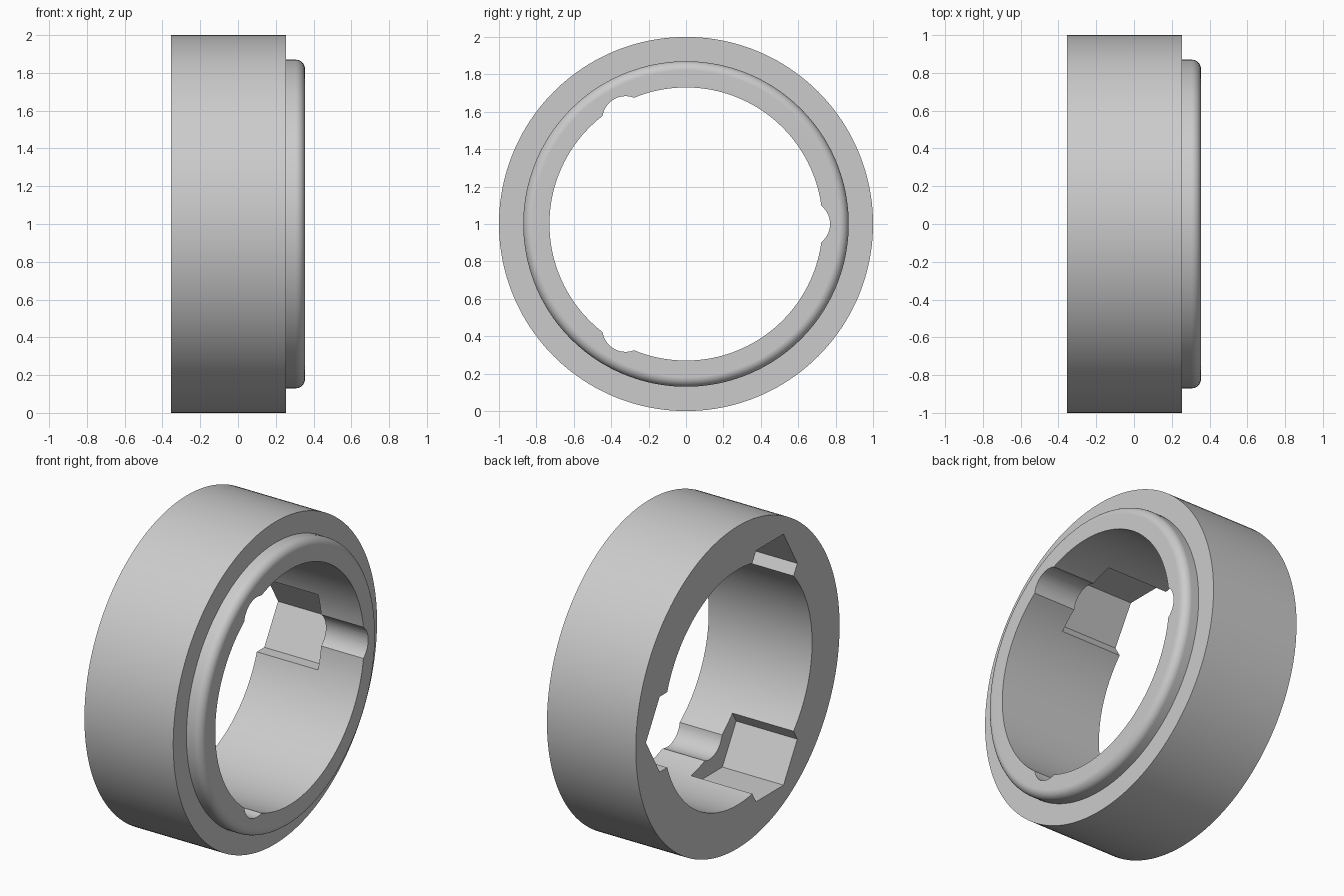
import bpy
import bmesh
from math import sin, cos, pi, radians

BORE, OUTER, LIP = 0.73, 1.0, 0.87
BACK, STEP, FRONT = -0.355, 0.255, 0.355
POCKET_FLOOR = 0.065
FILLET = 0.05
SEGMENTS = 160

cube = bpy.data.objects.get("Cube")
if cube:
    bpy.data.objects.remove(cube, do_unlink=True)

grey = bpy.data.materials.new("plain_grey")
grey.use_nodes = True
colour = (0.6, 0.6, 0.6, 1)
grey.diffuse_color = colour
grey.node_tree.nodes["Principled BSDF"].inputs["Base Color"].default_value = colour


def mesh_object(name, bm):
    bmesh.ops.recalc_face_normals(bm, faces=bm.faces[:])
    mesh = bpy.data.meshes.new(name)
    bm.to_mesh(mesh)
    bm.free()
    mesh.materials.append(grey)
    obj = bpy.data.objects.new(name, mesh)
    bpy.context.collection.objects.link(obj)
    return obj


def lathe(name, profile):
    """Spin a closed (x, radius) profile around the x axis."""
    bm = bmesh.new()
    rings = []
    for i in range(SEGMENTS):
        a = 2 * pi * i / SEGMENTS
        rings.append([bm.verts.new((x, r * cos(a), 1 + r * sin(a))) for x, r in profile])
    n = len(profile)
    for i, ring in enumerate(rings):
        after = rings[(i + 1) % SEGMENTS]
        for j in range(n):
            k = (j + 1) % n
            bm.faces.new((ring[j], ring[k], after[k], after[j]))
    return mesh_object(name, bm)


def prism(name, sides, radius, centre, angle, x0, x1):
    """Regular prism along x, one corner pointing outward at the given angle."""
    bm = bmesh.new()
    ends = []
    for x in (x0, x1):
        ring = []
        for i in range(sides):
            a = angle + 2 * pi * i / sides
            y = centre * cos(angle) + radius * cos(a)
            z = centre * sin(angle) + radius * sin(a)
            ring.append(bm.verts.new((x, y, 1 + z)))
        ends.append(ring)
        bm.faces.new(ring)
    for i in range(sides):
        j = (i + 1) % sides
        bm.faces.new((ends[0][i], ends[0][j], ends[1][j], ends[1][i]))
    return mesh_object(name, bm)


# Ring body with a stepped, rounded lip on one face
profile = [(BACK, BORE), (BACK, OUTER), (STEP, OUTER), (STEP, LIP)]
for i in range(9):
    a = pi / 2 * (1 - i / 8)
    profile.append((FRONT - FILLET + FILLET * cos(a), LIP - FILLET + FILLET * sin(a)))
profile.append((FRONT, BORE))
ring = lathe("collar_ring", profile)

# Three hexagonal pockets from the back, each with a shallow round groove in front
cutters = []
for i in range(3):
    angle = radians(120 * i)
    cutters.append(prism("pocket_cutter", 6, 0.27, 0.63, angle, BACK - 0.1, POCKET_FLOOR))
    cutters.append(prism("groove_cutter", 48, 0.125, 0.645, angle, POCKET_FLOOR - 0.1, FRONT + 0.1))

bpy.ops.object.select_all(action="DESELECT")
ring.select_set(True)
bpy.context.view_layer.objects.active = ring
for cutter in cutters:
    cutter.hide_render = True
    cut = ring.modifiers.new("cut", "BOOLEAN")
    cut.operation = "DIFFERENCE"
    cut.solver = "EXACT"
    cut.object = cutter
    bpy.ops.object.modifier_apply(modifier=cut.name)
for cutter in cutters:
    bpy.data.objects.remove(cutter, do_unlink=True)

# Smooth round surfaces, crisp edges
bpy.ops.object.shade_smooth_by_angle(angle=radians(25))
weighted = ring.modifiers.new("even_normals", "WEIGHTED_NORMAL")
weighted.keep_sharp = True
